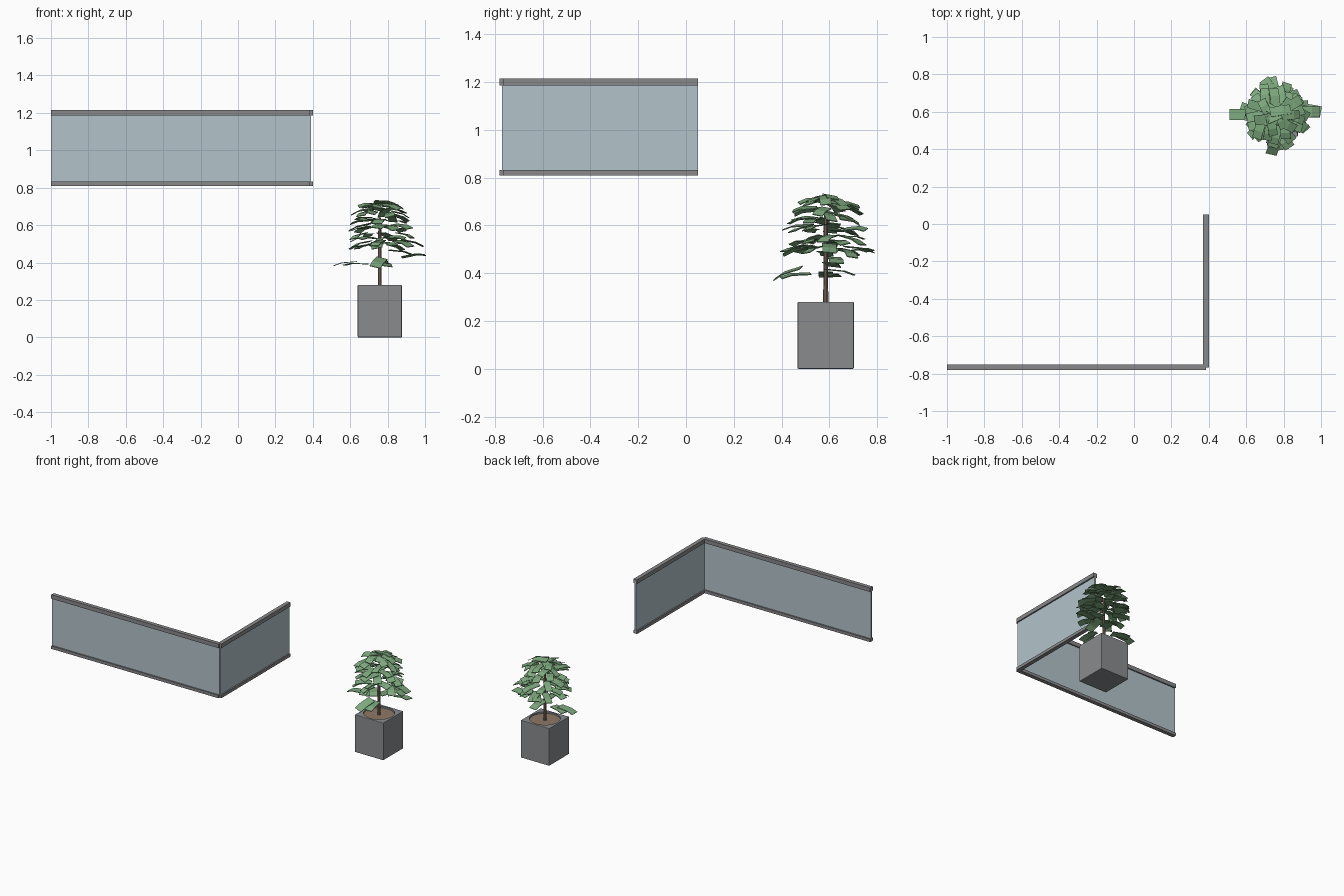
import bpy, bmesh, math, random
from mathutils import Matrix, Vector

random.seed(7)
old = bpy.data.objects.get("Cube")
if old:
    bpy.data.objects.remove(old)


def material(name, rgb):
    m = bpy.data.materials.new(name)
    m.use_nodes = True
    m.diffuse_color = (*rgb, 1)
    m.node_tree.nodes["Principled BSDF"].inputs["Base Color"].default_value = (*rgb, 1)
    return m


metal = material("grey metal", (0.25, 0.25, 0.26))
glass = material("pale blue glass", (0.45, 0.55, 0.60))
stone = material("grey stone", (0.25, 0.26, 0.27))
earth = material("brown earth", (0.27, 0.19, 0.13))
bark = material("brown bark", (0.24, 0.17, 0.13))
green = material("leaf green", (0.21, 0.40, 0.21))


def finish(name, bm, mat):
    bmesh.ops.recalc_face_normals(bm, faces=bm.faces)
    me = bpy.data.meshes.new(name)
    bm.to_mesh(me)
    bm.free()
    me.materials.append(mat)
    ob = bpy.data.objects.new(name, me)
    bpy.context.collection.objects.link(ob)
    return ob


def add_box(bm, lo, hi):
    lo, hi = Vector(lo), Vector(hi)
    mat = Matrix.Translation((lo + hi) / 2) @ Matrix.Diagonal((*(hi - lo), 1))
    return bmesh.ops.create_cube(bm, size=1, matrix=mat)["verts"]


def box(name, lo, hi, mat):
    bm = bmesh.new()
    add_box(bm, lo, hi)
    return finish(name, bm, mat)


# Balustrade: two glass panels meeting at a corner, with rails top and bottom
for label, z0, z1 in (("bottom", 0.81, 0.832), ("top", 1.185, 1.215)):
    box(f"front_{label}_rail", (-1, -0.78, z0), (0.385, -0.75, z1), metal)
    box(f"side_{label}_rail", (0.37, -0.766, z0), (0.4, 0.05, z1), metal)
box("front_glass", (-1, -0.77, 0.82), (0.385, -0.76, 1.2), glass)
box("side_glass", (0.38, -0.765, 0.82), (0.39, 0.05, 1.2), glass)

# Planter: cube with softened edges and a round recess in the top
CX, CY = 0.758, 0.585
pot = box("planter", (CX - 0.118, CY - 0.118, 0), (CX + 0.118, CY + 0.118, 0.28), stone)
bevel = pot.modifiers.new("soft edges", "BEVEL")
bevel.width, bevel.segments = 0.004, 2


def cone(name, r1, r2, z0, z1, sides, mat):
    bm = bmesh.new()
    bmesh.ops.create_cone(bm, cap_ends=True, segments=sides, radius1=r1, radius2=r2,
                          depth=z1 - z0, matrix=Matrix.Translation((CX, CY, (z0 + z1) / 2)))
    return finish(name, bm, mat)


cutter = cone("recess_cutter", 0.105, 0.105, 0.25, 0.32, 32, stone)
cutter.hide_render = True
cutter.hide_set(True)
cut = pot.modifiers.new("recess", "BOOLEAN")
cut.object, cut.operation = cutter, "DIFFERENCE"
cone("soil", 0.105, 0.105, 0.24, 0.268, 32, earth)
cone("trunk", 0.011, 0.008, 0.26, 0.64, 10, bark)


# Foliage: thin, slightly creased rectangular leaves set in tiers
def leaf(bm, angle, radius, z, length, width, pitch, twist, roll):
    verts = []
    for sx in (-0.5, 0.15, 0.5):
        for sy in (-0.5, 0.5):
            drop = -0.012 if sx > 0.4 else 0
            verts.append(bm.verts.new((sx * length, sy * width, drop)))
    faces = [bm.faces.new([verts[i] for i in quad])
             for quad in ((0, 2, 3, 1), (2, 4, 5, 3))]
    place = (Matrix.Translation((CX, CY, z)) @ Matrix.Rotation(angle, 4, "Z")
             @ Matrix.Translation((radius, 0, 0)) @ Matrix.Rotation(twist, 4, "Z")
             @ Matrix.Rotation(pitch, 4, "Y") @ Matrix.Rotation(roll, 4, "X"))
    bmesh.ops.transform(bm, matrix=place, verts=verts)
    return faces


bm = bmesh.new()
# Each tier: height, leaf centre radius, number of leaves, first angle
tiers = ((0.50, 0.135, 9, 20), (0.545, 0.12, 9, 0), (0.59, 0.12, 8, 35),
         (0.635, 0.10, 8, 10), (0.675, 0.10, 8, 30), (0.705, 0.075, 7, 0),
         (0.722, 0.03, 4, 45))
for z, radius, count, start in tiers:
    for i in range(count):
        a = math.radians(start + 360 * i / count + random.uniform(-12, 12))
        leaf(bm, a, radius * random.uniform(0.85, 1.12), z + random.uniform(-0.014, 0.01),
             random.uniform(0.085, 0.125), random.uniform(0.045, 0.06),
             random.uniform(-0.1, 0.3), random.uniform(-0.6, 0.6), random.uniform(-0.25, 0.25))

# Wide lower leaves: angle, radius, height, pitch
for deg, radius, z, pitch in ((180, 0.185, 0.40, 0.08), (172, 0.13, 0.395, -0.05),
                              (8, 0.18, 0.44, -0.2), (20, 0.12, 0.46, 0.1),
                              (268, 0.16, 0.405, 0.3), (284, 0.13, 0.395, 0.05),
                              (80, 0.06, 0.41, 0.1), (95, 0.14, 0.505, 0.1),
                              (262, 0.12, 0.50, 0.2), (5, 0.175, 0.51, 0.2)):
    leaf(bm, math.radians(deg), radius, z, 0.125, 0.06, pitch,
         random.uniform(-0.3, 0.3), random.uniform(-0.25, 0.25))
foliage = finish("foliage", bm, green)
thick = foliage.modifiers.new("leaf thickness", "SOLIDIFY")
thick.thickness = 0.004
thick.offset = 0

# Smooth the round parts, keeping their rims sharp
for name in ("soil", "trunk"):
    bpy.ops.object.select_all(action="DESELECT")
    ob = bpy.data.objects[name]
    ob.select_set(True)
    bpy.context.view_layer.objects.active = ob
    bpy.ops.object.shade_smooth_by_angle()
